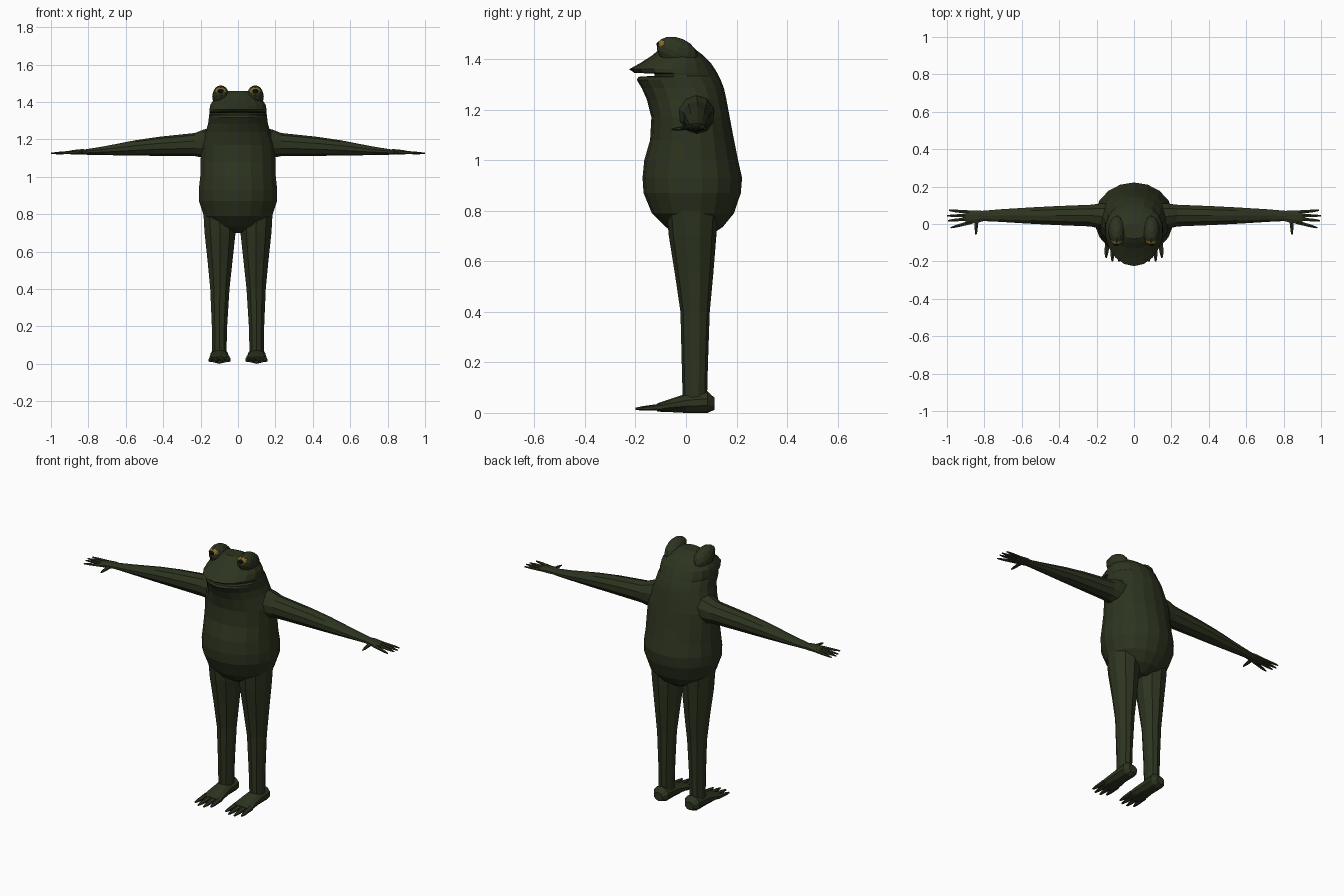
import bpy, bmesh, math
from mathutils import Vector, Matrix


def material(name, rgb):
    m = bpy.data.materials.new(name)
    m.diffuse_color = (*rgb, 1)
    return m


SKIN = material("dark green skin", (0.026, 0.034, 0.014))
GOLD = material("gold iris", (0.22, 0.15, 0.02))
BLACK = material("black pupil", (0.004, 0.004, 0.004))


def finish(name, bm, mat, mirror):
    bmesh.ops.recalc_face_normals(bm, faces=bm.faces)
    me = bpy.data.meshes.new(name)
    bm.to_mesh(me)
    bm.free()
    me.materials.append(mat)
    ob = bpy.data.objects.new(name, me)
    bpy.context.collection.objects.link(ob)
    if mirror:
        ob.modifiers.new("mirror", 'MIRROR')
    return ob


def loft(bm, rings):
    """Skin a list of equal-length point rings and cap both ends."""
    vs = [[bm.verts.new(p) for p in r] for r in rings]
    n = len(vs[0])
    for a, b in zip(vs, vs[1:]):
        for i in range(n):
            j = (i + 1) % n
            bm.faces.new((a[i], a[j], b[j], b[i]))
    bm.faces.new(vs[0])
    bm.faces.new(vs[-1])


def ring(c, u, v, n):
    c, u, v = Vector(c), Vector(u), Vector(v)
    angles = [2 * math.pi * (i + 0.5) / n for i in range(n)]
    return [c + u * math.cos(a) + v * math.sin(a) for a in angles]


def digit(bm, p0, p1, r0, r1):
    p0, p1 = Vector(p0), Vector(p1)
    d = (p1 - p0).normalized()
    side = d.cross(Vector((0, 0, 1))).normalized()
    up = side.cross(d)
    loft(bm, [ring(p0.lerp(p1, t), side * r, up * r * 0.8, 6)
              for t, r in ((0, r0), (0.75, r1), (1, r1 * 0.5))])


def ellipsoid(name, c, radii, mat, tilt=0, u=12, v=8):
    bm = bmesh.new()
    bmesh.ops.create_uvsphere(bm, u_segments=u, v_segments=v, radius=1)
    bm.transform(Matrix.Translation(c) @ Matrix.Rotation(tilt, 4, 'X')
                 @ Matrix.Diagonal((*radii, 1)))
    return finish(name, bm, mat, True)


# Body and head in one loft: z, front y, back y, half width, y of widest point
SECTIONS = [
    (0.70, -0.02, 0.09, 0.05, 0.03),
    (0.735, -0.08, 0.145, 0.125, 0.03),
    (0.79, -0.135, 0.19, 0.185, 0.03),
    (0.87, -0.168, 0.217, 0.212, 0.03),
    (0.93, -0.172, 0.222, 0.213, 0.03),
    (1.00, -0.165, 0.206, 0.205, 0.03),
    (1.08, -0.142, 0.19, 0.203, 0.03),
    (1.17, -0.137, 0.173, 0.200, 0.03),
    (1.24, -0.155, 0.160, 0.175, 0.02),
    (1.285, -0.175, 0.150, 0.162, 0.01),
    (1.318, -0.195, 0.137, 0.158, -0.01),
    (1.330, -0.188, 0.131, 0.157, -0.02),
    (1.334, -0.125, 0.129, 0.155, -0.03),   # mouth corner depth
    (1.342, -0.125, 0.125, 0.155, -0.03),
    (1.346, -0.205, 0.123, 0.156, -0.03),
    (1.360, -0.225, 0.115, 0.155, -0.03),
    (1.385, -0.180, 0.098, 0.150, -0.02),
    (1.415, -0.133, 0.068, 0.130, -0.02),
    (1.440, -0.105, 0.035, 0.105, -0.02),
    (1.458, -0.080, 0.000, 0.065, -0.03),
]
bm = bmesh.new()
N = 18
rings = []
for z, yf, yb, hw, yc in SECTIONS:
    pts = []
    for i in range(N):
        a = 2 * math.pi * i / N
        c = math.cos(a)
        pts.append((hw * math.sin(a), yc + (yb - yc if c > 0 else yc - yf) * c, z))
    rings.append(pts)
loft(bm, rings)
finish("body", bm, SKIN, False)

# Raised brows running back over the head, then eyes
ellipsoid("brow", (0.092, -0.035, 1.428), (0.046, 0.085, 0.056), SKIN, -0.4)
ellipsoid("eye", (0.092, -0.088, 1.456), (0.031, 0.025, 0.023), GOLD)
ellipsoid("pupil", (0.093, -0.106, 1.458), (0.018, 0.011, 0.012), BLACK, 0, 8, 6)

# Arms: x, centre y, half depth, centre z, half height
bm = bmesh.new()
loft(bm, [ring((x, y, z), (0, ry, 0), (0, 0, rz), 10) for x, y, ry, z, rz in (
    (0.13, 0.035, 0.080, 1.180, 0.085),
    (0.185, 0.042, 0.070, 1.177, 0.075),
    (0.23, 0.045, 0.061, 1.172, 0.062),
    (0.42, 0.045, 0.053, 1.163, 0.051),
    (0.55, 0.045, 0.046, 1.154, 0.041),
    (0.72, 0.045, 0.035, 1.139, 0.023),
    (0.82, 0.043, 0.028, 1.132, 0.014))])
finish("arm", bm, SKIN, True)

# Hands with three spread fingers, an outer finger and a thumb
bm = bmesh.new()
loft(bm, [ring((x, y, z), (0, ry, 0), (0, 0, rz), 8) for x, y, ry, z, rz in (
    (0.80, 0.043, 0.028, 1.133, 0.014),
    (0.835, 0.040, 0.036, 1.133, 0.016),
    (0.875, 0.037, 0.038, 1.131, 0.014),
    (0.90, 0.036, 0.033, 1.130, 0.010))])
for y0, x1, y1 in ((0.062, 0.99, 0.073), (0.045, 1.0, 0.044),
                   (0.028, 0.995, 0.018), (0.010, 0.98, -0.020)):
    digit(bm, (0.87, y0, 1.131), (x1, y1, 1.125), 0.012, 0.008)
digit(bm, (0.842, 0.02, 1.130), (0.845, -0.057, 1.122), 0.013, 0.008)
finish("hand", bm, SKIN, True)

# Legs: z, centre x, half width, centre y, half depth
bm = bmesh.new()
loft(bm, [ring((x, y, z), (rx, 0, 0), (0, ry, 0), 10) for z, x, rx, y, ry in (
    (0.05, 0.100, 0.040, 0.035, 0.048),
    (0.20, 0.099, 0.043, 0.035, 0.052),
    (0.40, 0.097, 0.054, 0.036, 0.058),
    (0.55, 0.096, 0.070, 0.032, 0.076),
    (0.70, 0.096, 0.087, 0.026, 0.094),
    (0.82, 0.100, 0.090, 0.025, 0.104))])
finish("leg", bm, SKIN, True)

# Feet: y, centre x, half width, bottom z, top z, then four toes
bm = bmesh.new()
loft(bm, [ring((x, y, (lo + hi) / 2), (w, 0, 0), (0, 0, (hi - lo) / 2), 10)
          for y, x, w, lo, hi in (
    (0.112, 0.100, 0.028, 0.012, 0.060),
    (0.085, 0.100, 0.050, 0.000, 0.086),
    (0.00, 0.100, 0.050, 0.000, 0.076),
    (-0.06, 0.098, 0.056, 0.003, 0.056),
    (-0.115, 0.098, 0.058, 0.005, 0.037))])
for x0, x1, y1 in ((0.056, 0.048, -0.180), (0.084, 0.080, -0.200),
                   (0.112, 0.116, -0.200), (0.140, 0.150, -0.180)):
    digit(bm, (x0, -0.085, 0.024), (x1, y1, 0.016), 0.018, 0.011)
finish("foot", bm, SKIN, True)
